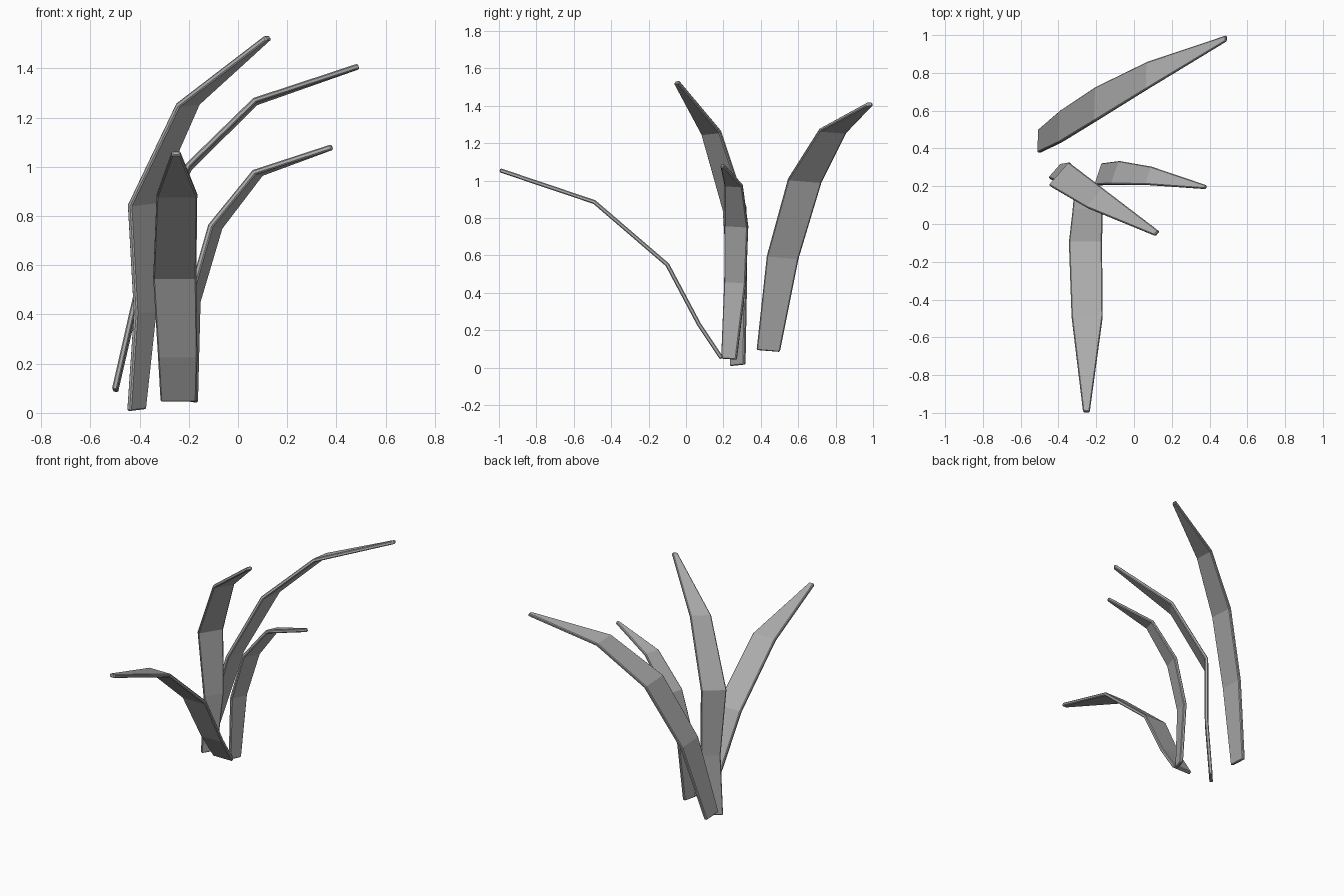
import bpy
import bmesh
from mathutils import Vector

cube = bpy.data.objects.get("Cube")
if cube:
    bpy.data.objects.remove(cube, do_unlink=True)

THICKNESS = 0.022

grey = bpy.data.materials.new("matte grey")
grey.use_nodes = True
colour = (0.42, 0.42, 0.42, 1)
grey.diffuse_color = colour
grey.node_tree.nodes["Principled BSDF"].inputs["Base Color"].default_value = colour


def make_blade(name, across, stations):
    """Flat strip swept along bent stations of (x, y, z, width)."""
    across = Vector(across).normalized()
    centres = [Vector(s[:3]) for s in stations]
    steps = [(b - a).normalized() for a, b in zip(centres, centres[1:])]
    bm = bmesh.new()
    rings = []
    for i, (centre, station) in enumerate(zip(centres, stations)):
        before, after = steps[max(i - 1, 0)], steps[min(i, len(steps) - 1)]
        side = across * station[3] / 2
        out = across.cross(before + after).normalized() * THICKNESS / 2
        corners = (-side - out, side - out, side + out, -side + out)
        rings.append([bm.verts.new(centre + c) for c in corners])
    # Long sides and end caps
    for low, high in zip(rings, rings[1:]):
        for i in range(4):
            j = (i + 1) % 4
            bm.faces.new((low[i], low[j], high[j], high[i]))
    bm.faces.new(rings[0])
    bm.faces.new(rings[-1])
    bmesh.ops.recalc_face_normals(bm, faces=bm.faces)
    mesh = bpy.data.meshes.new(name)
    bm.to_mesh(mesh)
    bm.free()
    mesh.materials.append(grey)
    obj = bpy.data.objects.new(name, mesh)
    bpy.context.collection.objects.link(obj)
    # Small chamfer along the strip edges and tip
    bevel = obj.modifiers.new("chamfer", "BEVEL")
    bevel.width = 0.005
    bevel.segments = 1
    bevel.limit_method = "ANGLE"
    bevel.angle_limit = 0.9


# Blade arching toward the front
make_blade("front_blade", (1, 0, 0), [
    (-0.242, 0.19, 0.05, 0.145), (-0.245, 0.07, 0.23, 0.16),
    (-0.257, -0.1, 0.55, 0.175), (-0.248, -0.49, 0.885, 0.165),
    (-0.252, -0.995, 1.055, 0.035)])

# Tallest blade
make_blade("tall_blade", (0.66, 0.75, 0.08), [
    (-0.412, 0.277, 0.012, 0.10), (-0.377, 0.275, 0.41, 0.125),
    (-0.39, 0.26, 0.848, 0.16), (-0.203, 0.135, 1.255, 0.133),
    (0.122, -0.05, 1.525, 0.032)])

# Blade leaning back and sideways
make_blade("back_blade", (0.03, 1, -0.08), [
    (-0.5, 0.44, 0.09, 0.125), (-0.385, 0.517, 0.59, 0.17),
    (-0.2, 0.635, 1.0, 0.18), (0.07, 0.785, 1.265, 0.145),
    (0.49, 0.983, 1.408, 0.03)])

# Short blade curving to the left
make_blade("side_blade", (0.32, 0.95, -0.06), [
    (-0.185, 0.23, 0.045, 0.085), (-0.18, 0.263, 0.455, 0.12),
    (-0.092, 0.27, 0.757, 0.13), (0.08, 0.255, 0.975, 0.10),
    (0.382, 0.195, 1.08, 0.02)])
